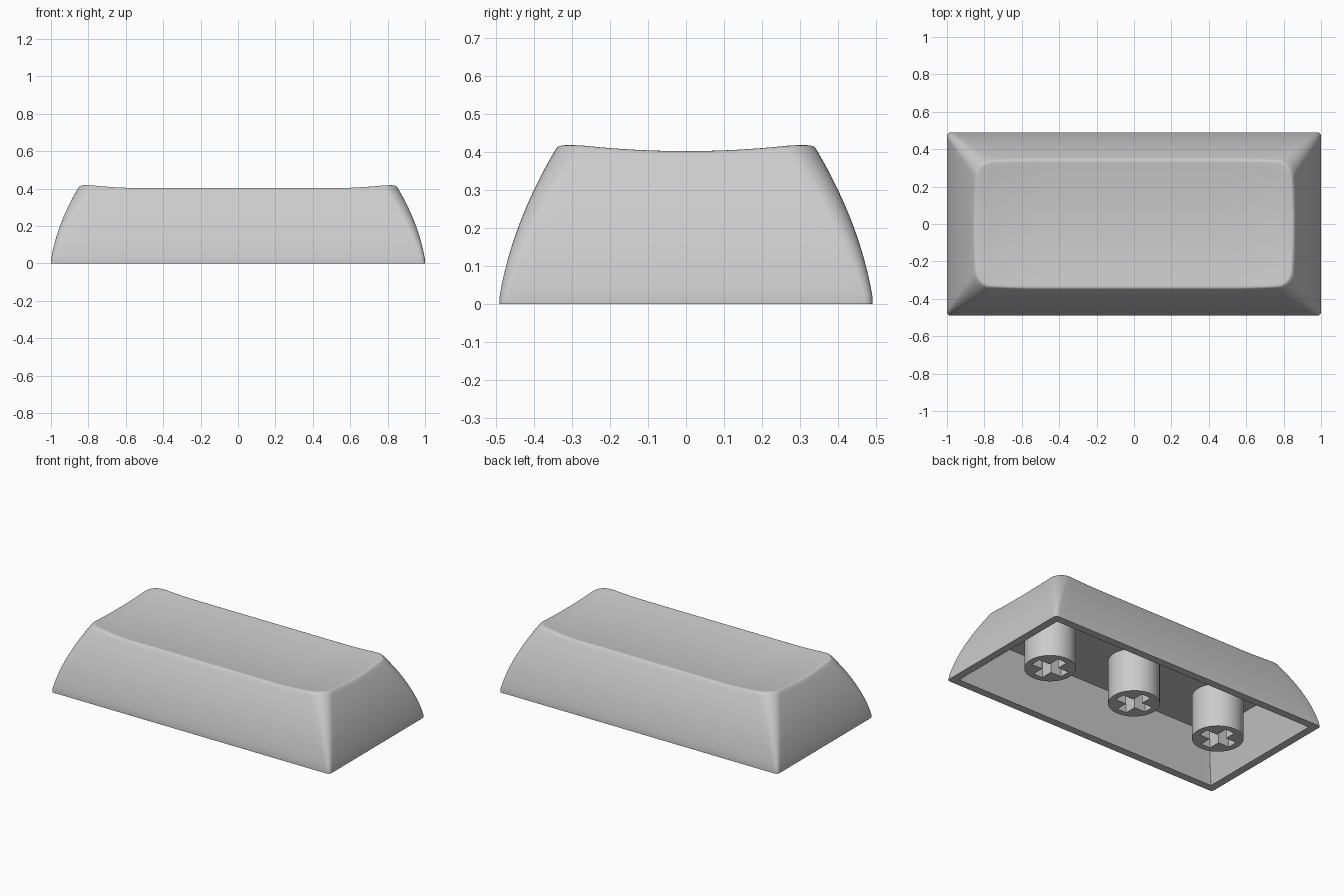
import bpy, bmesh
from math import sin, cos, pi

cube = bpy.data.objects.get("Cube")
if cube:
    bpy.data.objects.remove(cube, do_unlink=True)

HX, HY = 1.0, 0.49          # half size of the base

grey = bpy.data.materials.new("light grey plastic")
grey.use_nodes = True
colour = (0.6, 0.6, 0.6, 1)
grey.diffuse_color = colour
grey.node_tree.nodes["Principled BSDF"].inputs["Base Color"].default_value = colour


def make_object(name, bm):
    bmesh.ops.recalc_face_normals(bm, faces=bm.faces[:])
    mesh = bpy.data.meshes.new(name)
    bm.to_mesh(mesh)
    bm.free()
    mesh.materials.append(grey)
    obj = bpy.data.objects.new(name, mesh)
    bpy.context.collection.objects.link(obj)
    return obj


def activate(obj):
    bpy.ops.object.select_all(action='DESELECT')
    obj.select_set(True)
    bpy.context.view_layer.objects.active = obj


# Outline of a rounded rectangle: side factors plus corner directions
def outline(arc=8, long_side=32, short_side=18):
    corners = [(1, 1), (-1, 1), (-1, -1), (1, -1)]
    params = []
    for i, (sx, sy) in enumerate(corners):
        for k in range(arc + 1):
            a = (i + k / arc) * pi / 2
            params.append((sx, sy, cos(a), sin(a)))
        nx, ny = corners[(i + 1) % 4]
        steps = long_side if ny == sy else short_side
        for k in range(1, steps):
            t = k / steps
            params.append((sx + (nx - sx) * t, sy + (ny - sy) * t, cos(a), sin(a)))
    return params


PARAMS = outline()


def place(p, inset, r):
    sx, sy, ux, uy = p
    return sx * (HX - inset - r) + r * ux, sy * (HY - inset - r) + r * uy


# Dished top: hollow along the length, lifted towards both ends
def top_height(x, y):
    lift = min(max((abs(x) - 0.5) / 0.33, 0), 1)
    return 0.38 + 0.2 * y * y + 0.022 * lift ** 2


# Bulging side wall above a short upright foot
def wall_inset(z):
    h = max(z - 0.02, 0)
    return 0.17 * h + 0.55 * h * h


def wall_ring(f, extra):
    ring = []
    for p in PARAMS:
        z = f * 0.4
        for _ in range(3):
            x, y = place(p, wall_inset(z) + extra, 0.02 + 0.15 * z)
            z = f * top_height(x, y)
        ring.append((x, y, z))
    return ring


# Hollow shell: cavity, base rim, curved walls, rounded edge, dished top
def build_shell():
    rings = [[(*place(p, inset, 0.003), z) for p in PARAMS]
             for inset, z in ((0.135, 0.28), (0.05, 0))]
    rings += [wall_ring(k / 20 * 0.98, 0) for k in range(21)]
    rings += [wall_ring(f, e) for f, e in ((0.992, 0.002), (0.998, 0.006), (1, 0.012))]
    edge = rings[-1]
    for k in range(1, 20):
        s = 1 - k / 20
        rings.append([(x * s, y * s, top_height(x * s, y * s)) for x, y, z in edge])

    bm = bmesh.new()
    loops = [[bm.verts.new(c) for c in ring] for ring in rings]
    n = len(PARAMS)
    for a, b in zip(loops, loops[1:]):
        for i in range(n):
            j = (i + 1) % n
            bm.faces.new((a[i], a[j], b[j], b[i]))
    bm.faces.new(loops[0])
    centre = bm.verts.new((0, 0, top_height(0, 0)))
    for i in range(n):
        bm.faces.new((loops[-1][i], loops[-1][(i + 1) % n], centre))
    return make_object("keycap_shell", bm)


# Cross-shaped prism that cuts the socket
def build_cross(x, reach=0.11, half=0.033, depth=0.2):
    bm = bmesh.new()
    verts = []
    for c, s in ((1, 0), (0, 1), (-1, 0), (0, -1)):
        for px, py in ((reach, -half), (reach, half), (half, half)):
            verts.append(bm.verts.new((x + c * px - s * py, s * px + c * py, -0.1)))
    face = bm.faces.new(verts)
    top = bmesh.ops.extrude_face_region(bm, geom=[face])["geom"]
    bmesh.ops.translate(bm, vec=(0, 0, 0.1 + depth),
                        verts=[v for v in top if isinstance(v, bmesh.types.BMVert)])
    cutter = make_object("socket_cutter", bm)
    cutter.hide_render = True
    return cutter


# Round stem with a cross socket in its lower end
def build_stem(name, x, height=0.285):
    bm = bmesh.new()
    bmesh.ops.create_cone(bm, cap_ends=True, segments=48, radius1=0.15,
                          radius2=0.15, depth=height)
    bmesh.ops.translate(bm, vec=(x, 0, height / 2), verts=bm.verts[:])
    stem = make_object(name, bm)
    cutter = build_cross(x)
    cut = stem.modifiers.new("socket", 'BOOLEAN')
    cut.operation = 'DIFFERENCE'
    cut.solver = 'EXACT'
    cut.object = cutter
    activate(stem)
    bpy.ops.object.modifier_apply(modifier=cut.name)
    bpy.data.objects.remove(cutter, do_unlink=True)
    return stem


parts = [build_shell()]
for label, x in (("right", -0.633), ("middle", 0), ("left", 0.633)):
    parts.append(build_stem(label + "_stem", x))

for part in parts:
    activate(part)
    bpy.ops.object.shade_smooth_by_angle(angle=0.6)
